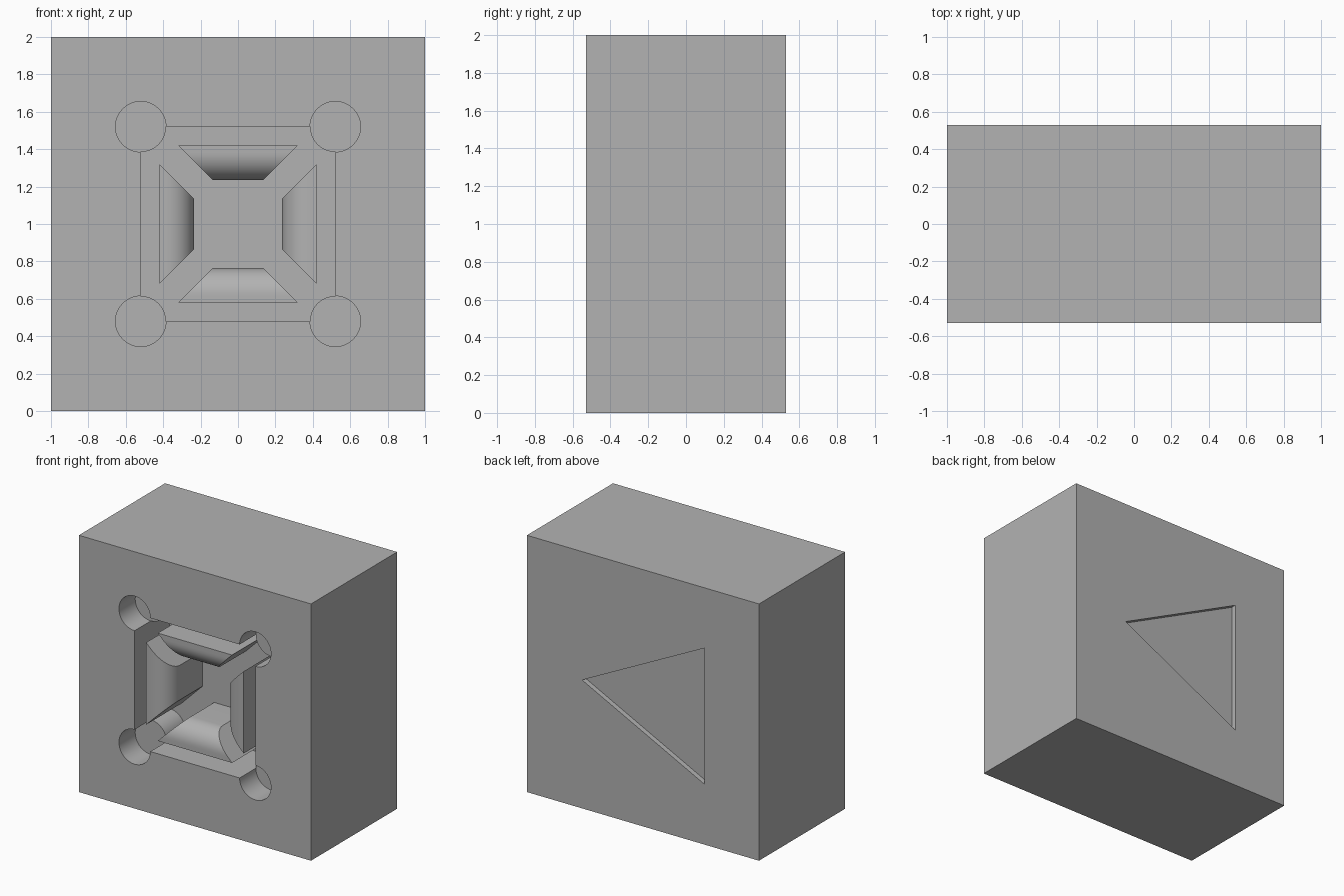
import bpy, bmesh, math
from mathutils import Matrix, Vector

cube = bpy.data.objects.get("Cube")
if cube:
    bpy.data.objects.remove(cube, do_unlink=True)

WIDTH, HALF_DEPTH, MID = 2.0, 0.53, 1.0
FRONT, BACK = -HALF_DEPTH, HALF_DEPTH
POCKET, POCKET_DEPTH = 0.52, 0.43      # half width and depth of the square recess
HOLE_R, HOLE_DEPTH = 0.135, 0.2        # round corner holes
OUTER, INNER, GAP, FILLET = 0.42, 0.235, 0.1, 0.15   # wedge blocks

grey = bpy.data.materials.new("mid grey")
grey.use_nodes = True
colour = (0.448, 0.448, 0.448, 1)
grey.diffuse_color = colour
grey.node_tree.nodes["Principled BSDF"].inputs["Base Color"].default_value = colour


def make(name, bm):
    bmesh.ops.recalc_face_normals(bm, faces=bm.faces[:])
    mesh = bpy.data.meshes.new(name)
    bm.to_mesh(mesh)
    bm.free()
    mesh.materials.append(grey)
    obj = bpy.data.objects.new(name, mesh)
    bpy.context.collection.objects.link(obj)
    return obj


def prism(name, outline, y0, y1):
    """Extrude an (x, z) outline, measured from the block centre, from y0 to y1."""
    bm = bmesh.new()
    face = bm.faces.new([bm.verts.new((x, y0, z + MID)) for x, z in outline])
    new = bmesh.ops.extrude_face_region(bm, geom=[face])["geom"]
    verts = [v for v in new if isinstance(v, bmesh.types.BMVert)]
    bmesh.ops.translate(bm, verts=verts, vec=(0, y1 - y0, 0))
    return make(name, bm)


def square(h):
    return [(-h, -h), (h, -h), (h, h), (-h, h)]


def arc(cx, cz, r, start, sweep, n):
    return [(cx + r * math.cos(start + sweep * i / n),
             cz + r * math.sin(start + sweep * i / n)) for i in range(n + 1)]


def cut(target, cutter):
    mod = target.modifiers.new("cut", "BOOLEAN")
    mod.operation, mod.solver, mod.object = "DIFFERENCE", "EXACT", cutter
    bpy.context.view_layer.update()
    result = target.evaluated_get(bpy.context.evaluated_depsgraph_get())
    mesh = bpy.data.meshes.new_from_object(result)
    target.modifiers.clear()
    target.data = mesh
    bpy.data.objects.remove(cutter, do_unlink=True)


def smooth(obj):
    bpy.ops.object.select_all(action="DESELECT")
    obj.select_set(True)
    bpy.context.view_layer.objects.active = obj
    bpy.ops.object.shade_smooth_by_angle(angle=math.radians(30))


# Body with square recess, corner holes and a shallow triangle on the back
body = prism("body", square(WIDTH / 2), FRONT, BACK)
cut(body, prism("recess_cutter", square(POCKET), FRONT - 0.1, FRONT + POCKET_DEPTH))
corners = [(1, 1), (-1, 1), (-1, -1), (1, -1)]
for sx, sz in corners:
    circle = arc(sx * POCKET, sz * POCKET, HOLE_R, 0, math.tau, 48)[:-1]
    cut(body, prism("hole_cutter", circle, FRONT - 0.15, FRONT + HOLE_DEPTH))
triangle = [(0.525, 0), (-0.53, 0.53), (-0.53, -0.53)]
cut(body, prism("triangle_cutter", triangle, BACK - 0.04, BACK + 0.1))
smooth(body)

# Quarter-round posts below the corner holes
for i, (sx, sz) in enumerate(corners):
    cx, cz = sx * POCKET, sz * POCKET
    start = math.pi + i * math.pi / 2
    sector = [(cx, cz)] + arc(cx, cz, HOLE_R, start, math.pi / 2, 12)
    smooth(prism(f"corner_post_{i + 1}", sector,
                 FRONT + HOLE_DEPTH, FRONT + POCKET_DEPTH + 0.02))

# Four wedge blocks with a rounded inner front edge
bottom = POCKET_DEPTH + 0.02
profile = [(OUTER, bottom), (OUTER, 0)]
profile += arc(INNER + FILLET, FILLET, FILLET, -math.pi / 2, -math.pi / 2, 12)
profile += [(INNER, bottom)]
for i, side in enumerate(["top", "left", "bottom", "right"]):
    bm = bmesh.new()
    ends = [[bm.verts.new((s * (r - GAP), FRONT + d, r)) for r, d in profile]
            for s in (-1, 1)]
    n = len(profile)
    for a in range(n):
        b = (a + 1) % n
        bm.faces.new((ends[0][a], ends[0][b], ends[1][b], ends[1][a]))
    for end in ends:
        bm.faces.new(end)
    turn = Matrix.Rotation(i * math.pi / 2, 4, "Y")
    bmesh.ops.transform(bm, matrix=Matrix.Translation(Vector((0, 0, MID))) @ turn,
                        verts=bm.verts[:])
    smooth(make(f"{side}_wedge_block", bm))
